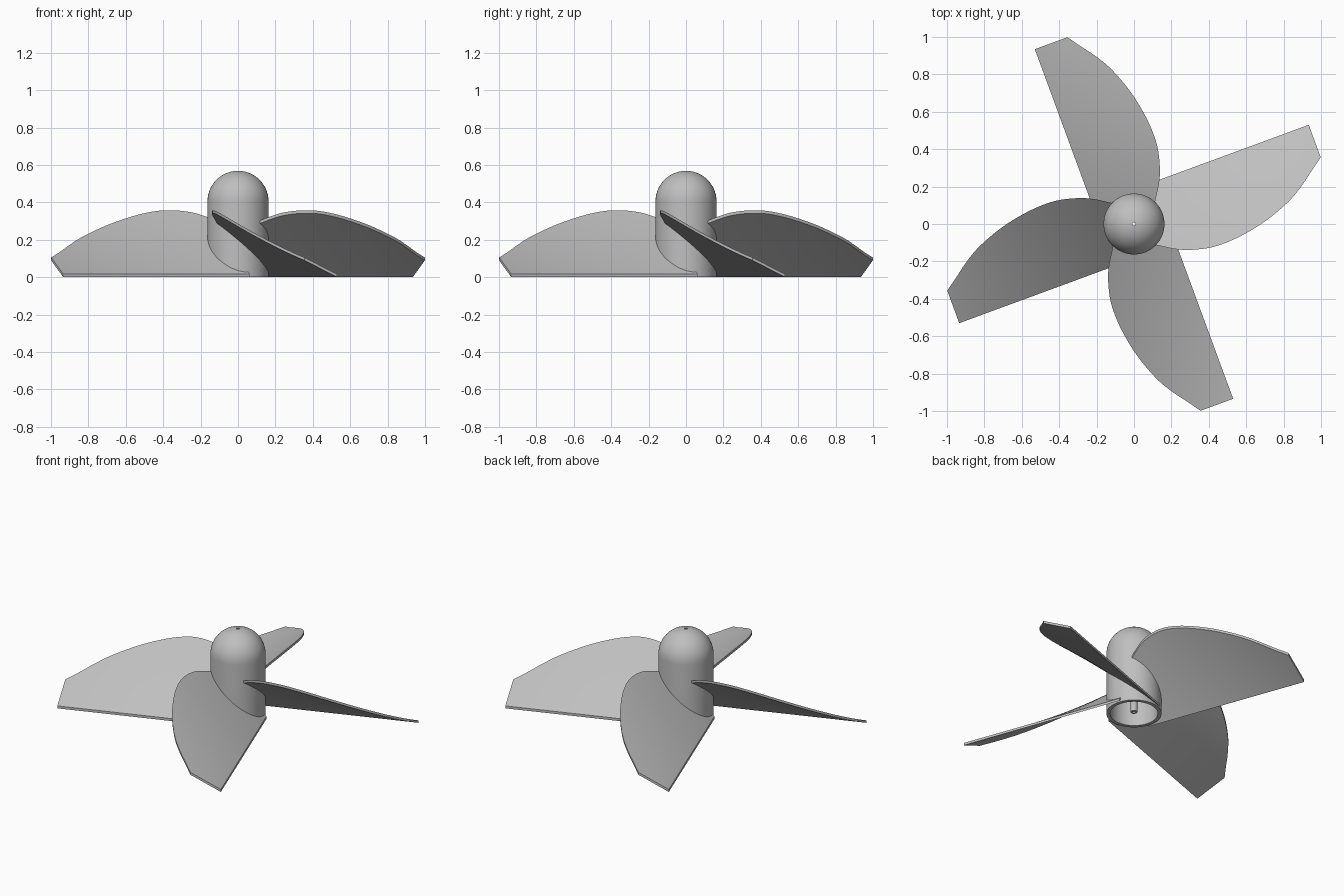
import bpy, bmesh, math
from mathutils import Vector, Matrix

cube = bpy.data.objects.get("Cube")
if cube:
    bpy.data.objects.remove(cube, do_unlink=True)

grey = bpy.data.materials.new("light_grey_plastic")
grey.use_nodes = True
colour = (0.52, 0.52, 0.52, 1)
grey.diffuse_color = colour
grey.node_tree.nodes["Principled BSDF"].inputs["Base Color"].default_value = colour


def finish(bm, name, angle):
    bmesh.ops.remove_doubles(bm, verts=bm.verts, dist=1e-5)
    bmesh.ops.recalc_face_normals(bm, faces=bm.faces)
    mesh = bpy.data.meshes.new(name)
    bm.to_mesh(mesh)
    bm.free()
    mesh.materials.append(grey)
    obj = bpy.data.objects.new(name, mesh)
    bpy.context.collection.objects.link(obj)
    bpy.ops.object.select_all(action='DESELECT')
    obj.select_set(True)
    bpy.context.view_layer.objects.active = obj
    bpy.ops.object.shade_smooth_by_angle(angle=math.radians(angle))
    return obj


# Hub: hollow domed shell with a bored shaft socket, turned about z
R, WALL, PIN, BORE, DOME_Z = 0.163, 0.022, 0.02, 0.009, 0.406


def dome(radius, end_radius, steps=14):
    last = math.acos(end_radius / radius)
    return [(radius * math.cos(last * i / steps),
             DOME_Z + radius * math.sin(last * i / steps)) for i in range(steps + 1)]


profile = [(R, 0)] + dome(R, BORE)
profile += [(BORE, 0.01), (PIN, 0.01)]
profile += dome(R - WALL, PIN)[::-1] + [(R - WALL, 0)]
bm = bmesh.new()
ring = [bm.verts.new((r, 0, z)) for r, z in profile]
edges = [bm.edges.new((a, b)) for a, b in zip(ring, ring[1:] + ring[:1])]
bmesh.ops.spin(bm, geom=ring + edges, cent=(0, 0, 0), axis=(0, 0, 1),
               angle=math.tau, steps=64, use_duplicate=False)
finish(bm, "hub", 35)

# Blade: twisted sheet between a straight low edge and a curved high edge
TIP, LOW, ROOT, THICK = 1.06, -0.175, 0.153, 0.016
LEAD = [Vector(p) for p in (
    (0.066, 0.14), (0.19, 0.215), (0.328, 0.257), (0.45, 0.263), (0.577, 0.248),
    (0.70, 0.218), (0.828, 0.168), (0.92, 0.113), (0.995, 0.057), (TIP, 0.011))]


def smooth_path(points, steps=5):
    ext = [2 * points[0] - points[1]] + points + [2 * points[-1] - points[-2]]
    out = []
    for a, b, c, d in zip(ext, ext[1:], ext[2:], ext[3:]):
        for i in range(steps):
            t = i / steps
            out.append(0.5 * (2 * b + (c - a) * t + (2 * a - 5 * b + 4 * c - d) * t * t
                              + (3 * b - a - 3 * c + d) * t ** 3))
    return out + [points[-1]]


def build_blade(name, turn):
    bm = bmesh.new()
    path, rows = smooth_path(LEAD), 16
    start, grid = path[0], []
    for lead in path:
        along = (lead.x - start.x) / (TIP - start.x)
        column = []
        for j in range(rows + 1):
            s = (1 - math.cos(math.pi * j / rows)) / 2
            v_root = LOW + s * (start.y - LOW)
            u_root = math.sqrt(max(ROOT ** 2 - v_root ** 2, 0))
            u = u_root + (TIP - u_root) * along
            width = s * (lead.y - LOW)
            z = width * (0.78 - 0.42 * (u - 0.35))
            column.append(bm.verts.new((u, -LOW - width, z)))
        grid.append(column)
    for a, b in zip(grid, grid[1:]):
        for j in range(rows):
            bm.faces.new((a[j], b[j], b[j + 1], a[j + 1]))
    # Thicken straight upward
    extruded = bmesh.ops.extrude_face_region(bm, geom=bm.faces[:], use_keep_orig=True)
    top = [g for g in extruded["geom"] if isinstance(g, bmesh.types.BMVert)]
    bmesh.ops.translate(bm, verts=top, vec=(0, 0, THICK))
    bmesh.ops.transform(bm, verts=bm.verts, matrix=Matrix.Rotation(turn, 4, 'Z'))
    finish(bm, name, 40)


for k, side in enumerate(("left", "back", "right", "front")):
    build_blade(side + "_blade", math.radians(20.2 + 90 * k))
